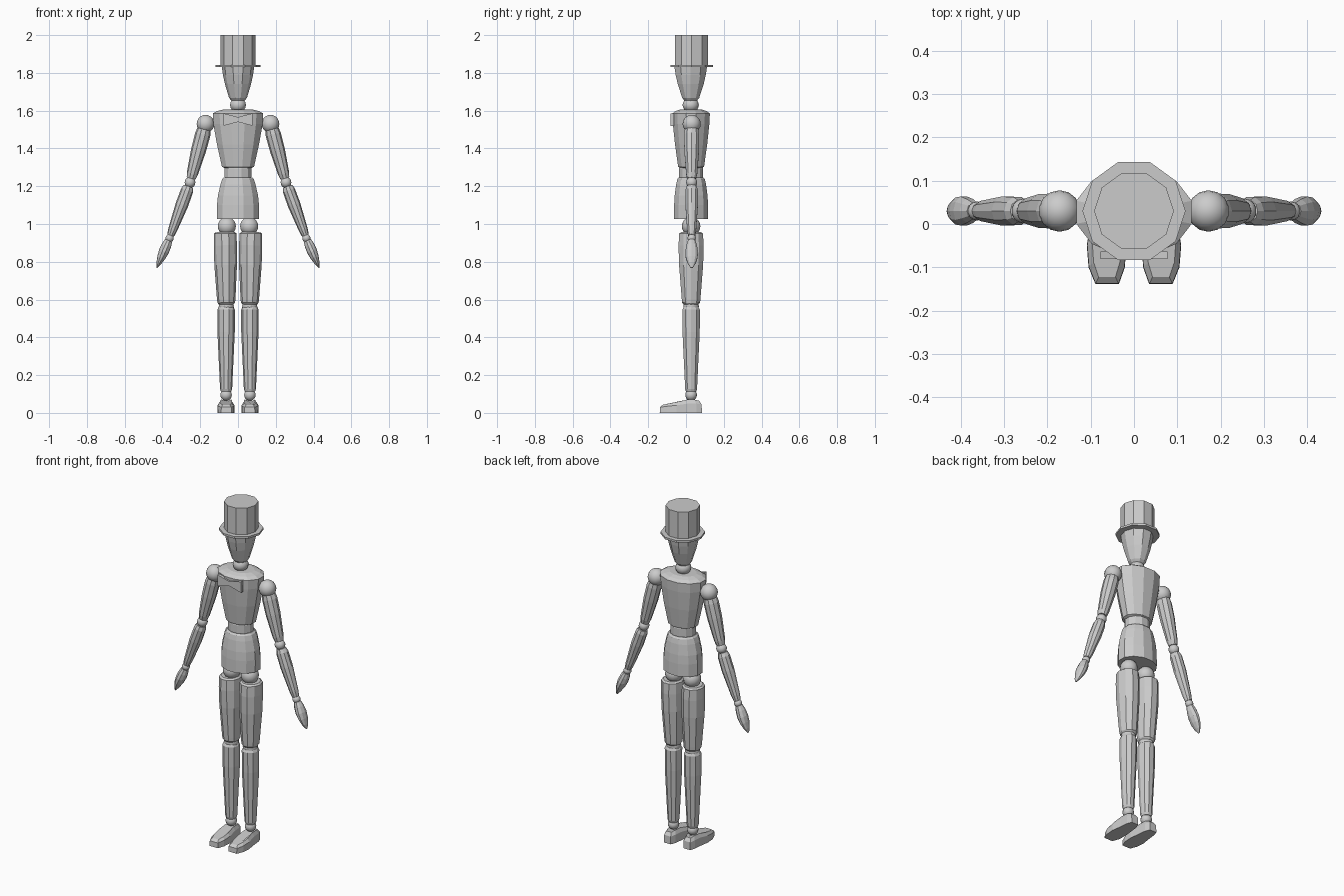
import bpy, bmesh, math
from mathutils import Vector

if "Cube" in bpy.data.objects:
    bpy.data.objects.remove(bpy.data.objects["Cube"])

CY = 0.027  # depth of the body axis


def make(name, bm, mirror=False):
    bmesh.ops.recalc_face_normals(bm, faces=bm.faces)
    me = bpy.data.meshes.new(name)
    bm.to_mesh(me)
    bm.free()
    ob = bpy.data.objects.new(name, me)
    bpy.context.collection.objects.link(ob)
    if mirror:
        ob.modifiers.new("Mirror", 'MIRROR').use_mirror_merge = False
    return ob


def skin(name, rings, mirror=False):
    """Bridge a list of equal-length point rings and cap both ends."""
    bm = bmesh.new()
    vs = [[bm.verts.new(p) for p in r] for r in rings]
    n = len(vs[0])
    for a, b in zip(vs, vs[1:]):
        for i in range(n):
            j = (i + 1) % n
            bm.faces.new((a[i], a[j], b[j], b[i]))
    bm.faces.new(vs[0][::-1])
    bm.faces.new(vs[-1])
    return make(name, bm, mirror)


def turned(name, p0, p1, profile, n=10, turn=0.0, mirror=False):
    """Elliptical turned part from p0 to p1; profile = (t, side radius, depth radius)."""
    p0, p1 = Vector(p0), Vector(p1)
    v = Vector((0, 1, 0))
    u = (p1 - p0).normalized().cross(v)
    rings = []
    for t, ru, rv in profile:
        c = p0.lerp(p1, t)
        angs = [2 * math.pi * (i + turn) / n for i in range(n)]
        rings.append([c + u * ru * math.cos(a) + v * rv * math.sin(a) for a in angs])
    return skin(name, rings, mirror)


def upright(name, profile, n=10, turn=0.0, y=CY):
    """Turned part on the body axis; profile = (z, x radius, y radius)."""
    return turned(name, (0, y, 0), (0, y, 1), profile, n, turn)


def ball(name, c, r, mirror=True, sz=1.0):
    bm = bmesh.new()
    bmesh.ops.create_uvsphere(bm, u_segments=14, v_segments=10, radius=r)
    for v in bm.verts:
        v.co.z *= sz
        v.co += Vector(c)
    ob = make(name, bm, mirror)
    ob.data.shade_smooth()
    return ob


# Hat
upright("hat_brim", [(1.831, .119, .119), (1.843, .119, .119)], y=.03)
upright("hat_crown", [(1.84, .092, .092), (2.0, .092, .092)], y=.03)

# Head and neck
upright("head", [(1.652, .034, .034), (1.667, .047, .047), (1.74, .069, .072),
                 (1.79, .080, .084), (1.835, .086, .091)], y=.025)
ball("neck", (0, .025, 1.63), .043, False, .9)

# Torso, waist and pelvis
upright("chest", [(1.297, .075, .06), (1.303, .088, .071), (1.42, .115, .088),
                  (1.53, .135, .1), (1.585, .138, .103), (1.598, .115, .085),
                  (1.606, .08, .06)], 12, .5)
upright("waist", [(1.235, .070, .06), (1.25, .073, .066), (1.295, .073, .066),
                  (1.305, .070, .06)], 12, .5)
upright("pelvis", [(1.027, .115, .094), (1.10, .115, .093), (1.15, .110, .090),
                   (1.21, .096, .082), (1.238, .086, .075), (1.247, .076, .066)], 12, .5)

# Bow tie
bow = [(-.077, 1.52), (0, 1.54), (.077, 1.52), (.077, 1.586), (0, 1.566), (-.077, 1.586)]
skin("bow_tie", [[(x, y, z) for x, z in bow] for y in (-.081, -.064)])

# Arms
shoulder, elbow = Vector((.172, .03, 1.53)), Vector((.254, .03, 1.22))
wrist, tip = Vector((.362, .03, .925)), Vector((.430, .03, .768))
ball("shoulder_joints", shoulder, .048)
turned("upper_arms", shoulder, elbow,
       [(.06, .034, .036), (.18, .041, .042), (.45, .040, .041), (.85, .030, .031),
        (.93, .024, .025)], mirror=True)
ball("elbow_joints", elbow, .029)
turned("forearms", elbow, wrist,
       [(.07, .026, .027), (.14, .033, .034), (.40, .034, .035), (.85, .024, .025),
        (.95, .019, .020)], mirror=True)
ball("wrist_joints", wrist, .022)
turned("hands", wrist, tip,
       [(.08, .020, .020), (.25, .026, .029), (.45, .027, .035), (.65, .022, .033),
        (.85, .013, .022), (1, .003, .006)], mirror=True)

# Legs
ball("hip_joints", (.059, CY, .988), .049)
turned("thighs", (.068, CY, .957), (.062, CY, .572),
       [(0, .050, .055), (.02, .060, .066), (.18, .061, .070), (.45, .060, .067),
        (.92, .049, .052), (.97, .047, .050), (1, .037, .039)], mirror=True)
ball("knee_joints", (.062, CY, .565), .041)
turned("shins", (.063, CY, .565), (.063, CY, .112),
       [(0, .038, .038), (.04, .046, .049), (.30, .046, .048), (.97, .032, .033),
        (1, .027, .028)], mirror=True)
ball("ankle_joints", (.063, CY, .095), .031)

# Feet: outline (x, y, height) stacked into a sloping shoe
foot = [(.035, -.139, .043), (.089, -.139, .043), (.105, -.10, .05), (.109, -.05, .058),
        (.100, .01, .070), (.096, .055, .070), (.086, .084, .064), (.042, .084, .064),
        (.030, .055, .070), (.025, .01, .070), (.018, -.05, .058), (.021, -.10, .05)]
mid = Vector((.063, -.02, 0))


def foot_ring(height, s):
    return [(mid.x + (x - mid.x) * s, mid.y + (y - mid.y) * (1 + s) / 2, h * height)
            for x, y, h in foot]


skin("feet", [foot_ring(0, 1), foot_ring(.7, .98), foot_ring(1, .72)], True)
